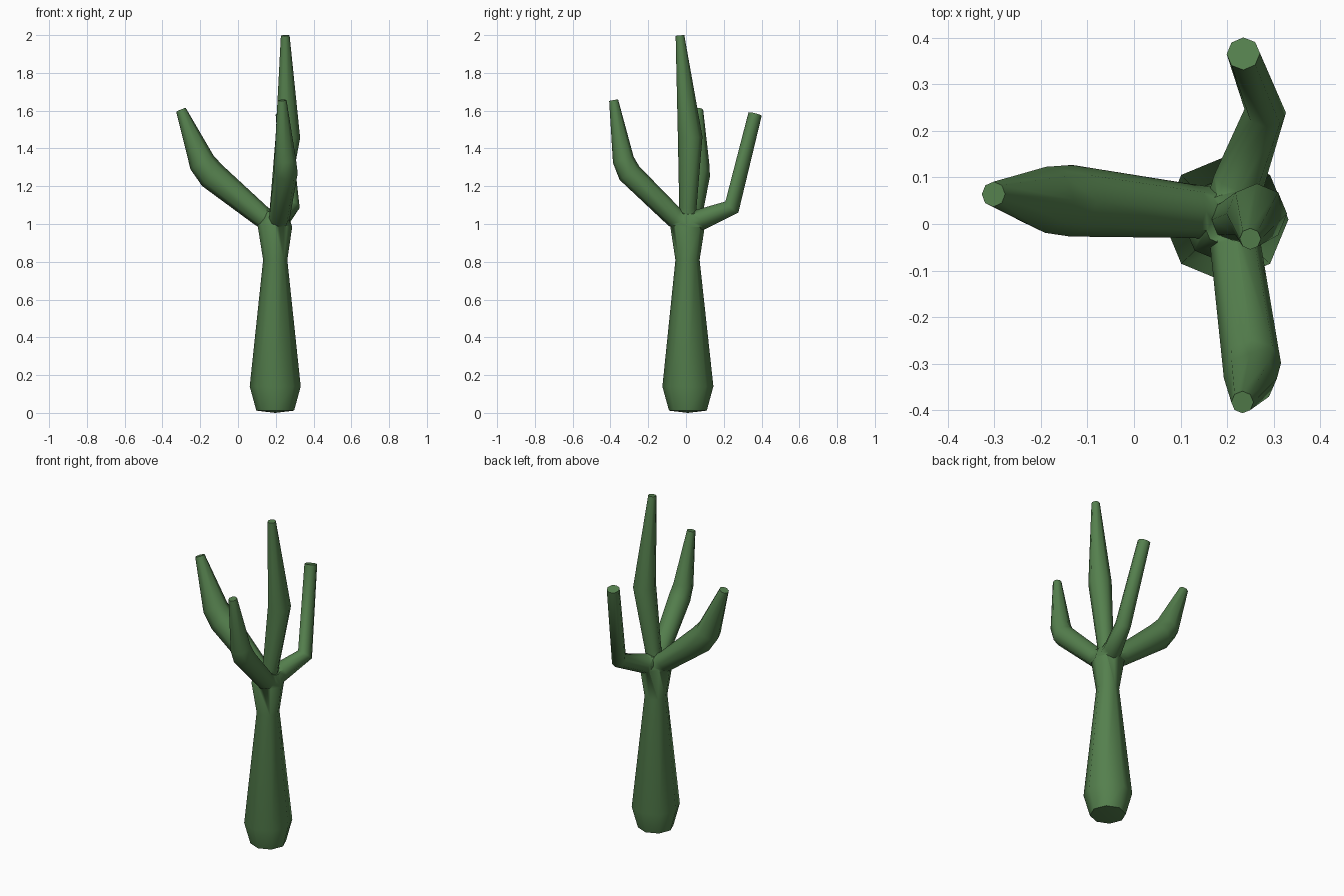
import bpy, bmesh, math
from mathutils import Vector

if "Cube" in bpy.data.objects:
    bpy.data.objects.remove(bpy.data.objects["Cube"])

green = bpy.data.materials.new("plant green")
green.diffuse_color = (0.09, 0.215, 0.075, 1)
green.use_nodes = True
green.node_tree.nodes["Principled BSDF"].inputs["Base Color"].default_value = green.diffuse_color


def tube(name, rings, side, n=8, base_dip=0.0):
    """Tapered limb through (x, y, z, radius) rings."""
    pts = [Vector(r[:3]) for r in rings]
    bm = bmesh.new()
    loops = []
    for i, p in enumerate(pts):
        t = Vector()
        if i > 0:
            t += (p - pts[i - 1]).normalized()
        if i < len(pts) - 1:
            t += (pts[i + 1] - p).normalized()
        t.normalize()
        s = Vector(side)
        u = (s - t * s.dot(t)).normalized()
        v = t.cross(u)
        r = rings[i][3]
        loops.append([bm.verts.new(p + r * (math.cos(a) * u + math.sin(a) * v))
                      for a in (2 * math.pi * k / n for k in range(n))])
    for a, b in zip(loops, loops[1:]):
        for k in range(n):
            j = (k + 1) % n
            bm.faces.new((a[k], a[j], b[j], b[k]))
    bm.faces.new(loops[-1])
    # Slightly pointed underside
    c = bm.verts.new(pts[0] - Vector((0, 0, base_dip)))
    for k in range(n):
        bm.faces.new((c, loops[0][(k + 1) % n], loops[0][k]))
    bmesh.ops.recalc_face_normals(bm, faces=bm.faces)
    me = bpy.data.meshes.new(name)
    bm.to_mesh(me)
    bm.free()
    me.materials.append(green)
    ob = bpy.data.objects.new(name, me)
    bpy.context.collection.objects.link(ob)
    return ob


# Trunk: swollen foot, narrow waist, flared crown
trunk = tube("trunk_with_branches", [
    (0.197, 0.01, 0.012, 0.10), (0.197, 0.01, 0.14, 0.135),
    (0.197, 0.008, 0.81, 0.064), (0.195, 0.008, 0.99, 0.092),
    (0.205, 0.01, 1.06, 0.06)], (1, 0, 0), base_dip=0.012)

# Four branches, each rising and bending upward
branches = [
    tube("left_branch", [
        (0.185, 0.022, 1.0, 0.055), (0.12, 0.028, 1.045, 0.058),
        (-0.135, 0.05, 1.255, 0.077), (-0.19, 0.052, 1.325, 0.071),
        (-0.302, 0.064, 1.605, 0.027)], (0, 1, 0)),
    tube("front_branch", [
        (0.208, 0.02, 0.995, 0.052), (0.22, -0.06, 1.035, 0.055),
        (0.253, -0.30, 1.27, 0.063), (0.25, -0.332, 1.34, 0.057),
        (0.233, -0.383, 1.655, 0.024)], (1, 0, 0)),
    tube("back_branch", [
        (0.20, 0.0, 1.0, 0.058), (0.225, 0.09, 1.028, 0.055),
        (0.282, 0.243, 1.09, 0.045), (0.235, 0.366, 1.583, 0.036)], (1, 0, 0)),
    tube("top_branch", [
        (0.205, 0.01, 1.0, 0.045), (0.215, 0.01, 1.09, 0.046),
        (0.264, 0.022, 1.46, 0.065), (0.25, -0.032, 1.998, 0.023)], (1, 0, 0)),
]

# Merge the branches into the trunk
bpy.context.view_layer.objects.active = trunk
for b in branches:
    m = trunk.modifiers.new("union", 'BOOLEAN')
    m.operation = 'UNION'
    m.solver = 'EXACT'
    m.object = b
    bpy.ops.object.modifier_apply(modifier=m.name)
    bpy.data.objects.remove(b)

trunk.select_set(True)
bpy.ops.object.shade_smooth_by_angle(angle=math.radians(60))
